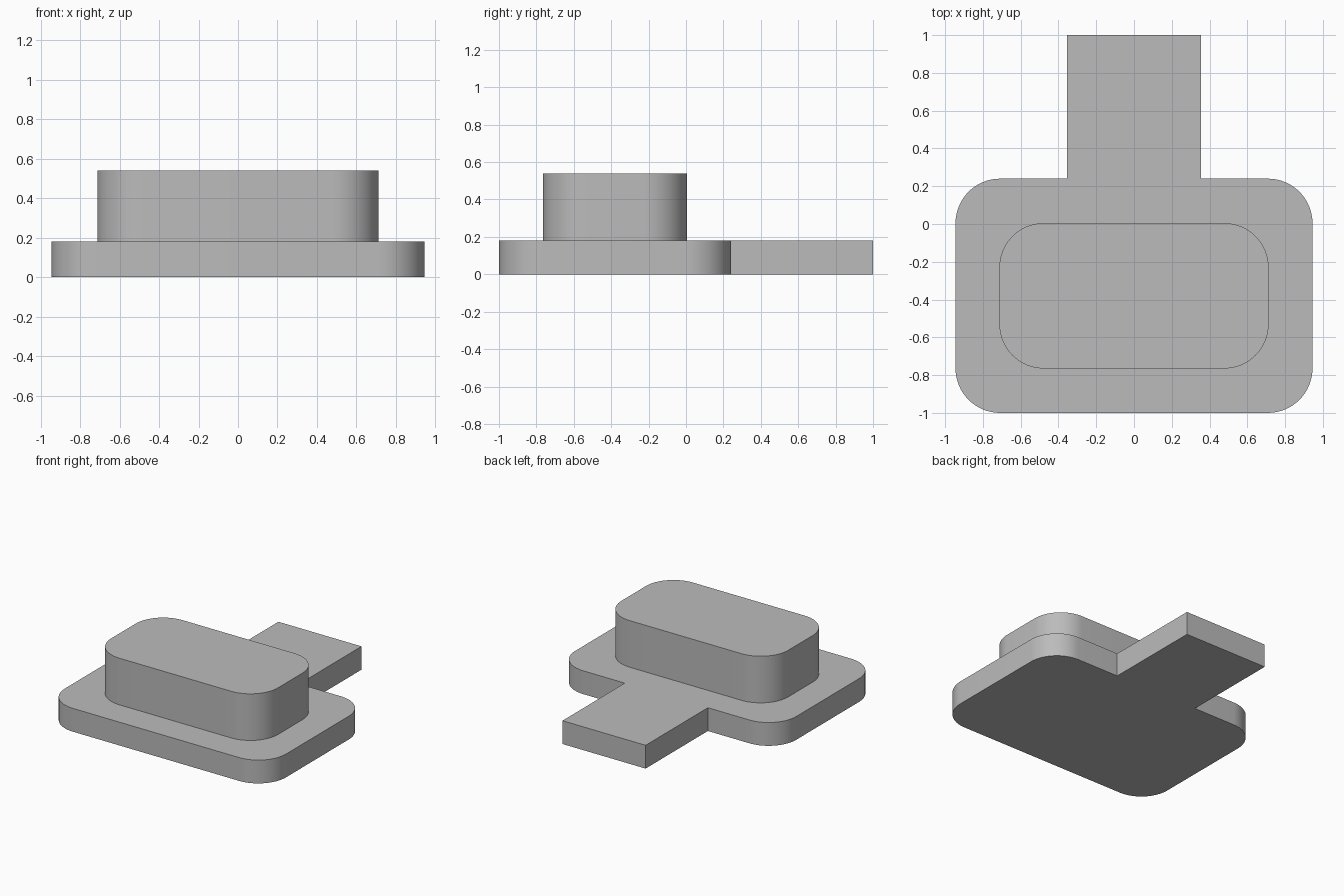
import bpy
import bmesh
from math import cos, sin, pi

cube = bpy.data.objects.get("Cube")
if cube:
    bpy.data.objects.remove(cube, do_unlink=True)

# Single plain grey for the whole model
grey = bpy.data.materials.new("plain grey")
grey.use_nodes = True
colour = (0.5, 0.5, 0.5, 1)
grey.diffuse_color = colour
grey.node_tree.nodes["Principled BSDF"].inputs["Base Color"].default_value = colour

RADIUS = 0.236
STEPS = 16
BASE_TOP = 0.18


def rounded_rectangle(half_width, front, back):
    """Counter-clockwise outline, starting at the front right corner and ending at the back left."""
    x, lo, hi = half_width - RADIUS, front + RADIUS, back - RADIUS
    points = []
    for quarter, (cx, cy) in enumerate([(-x, lo), (x, lo), (x, hi), (-x, hi)]):
        for i in range(STEPS + 1):
            a = pi + (quarter + i / STEPS) * pi / 2
            points.append((cx + RADIUS * cos(a), cy + RADIUS * sin(a)))
    return points


def extrude_outline(name, outline, bottom, top):
    bm = bmesh.new()
    face = bm.faces.new([bm.verts.new((x, y, bottom)) for x, y in outline])
    result = bmesh.ops.extrude_face_region(bm, geom=[face], use_keep_orig=True)
    raised = [g for g in result["geom"] if isinstance(g, bmesh.types.BMVert)]
    bmesh.ops.translate(bm, verts=raised, vec=(0, 0, top - bottom))
    bmesh.ops.recalc_face_normals(bm, faces=bm.faces)
    mesh = bpy.data.meshes.new(name)
    bm.to_mesh(mesh)
    bm.free()
    mesh.materials.append(grey)
    obj = bpy.data.objects.new(name, mesh)
    bpy.context.collection.objects.link(obj)
    bpy.ops.object.select_all(action="DESELECT")
    obj.select_set(True)
    bpy.context.view_layer.objects.active = obj
    bpy.ops.object.shade_smooth_by_angle(angle=pi / 6)
    return obj


# Base plate with the rear tab let into its back edge
plate = rounded_rectangle(0.945, -1, 0.24)
tab = [(0.355, 0.24), (0.355, 1), (-0.355, 1), (-0.355, 0.24)]
split = 3 * (STEPS + 1)
extrude_outline("base_plate_with_tab", plate[:split] + tab + plate[split:], 0, BASE_TOP)

# Raised block on the plate
extrude_outline("raised_block", rounded_rectangle(0.713, -0.765, 0.005), BASE_TOP, 0.54)
